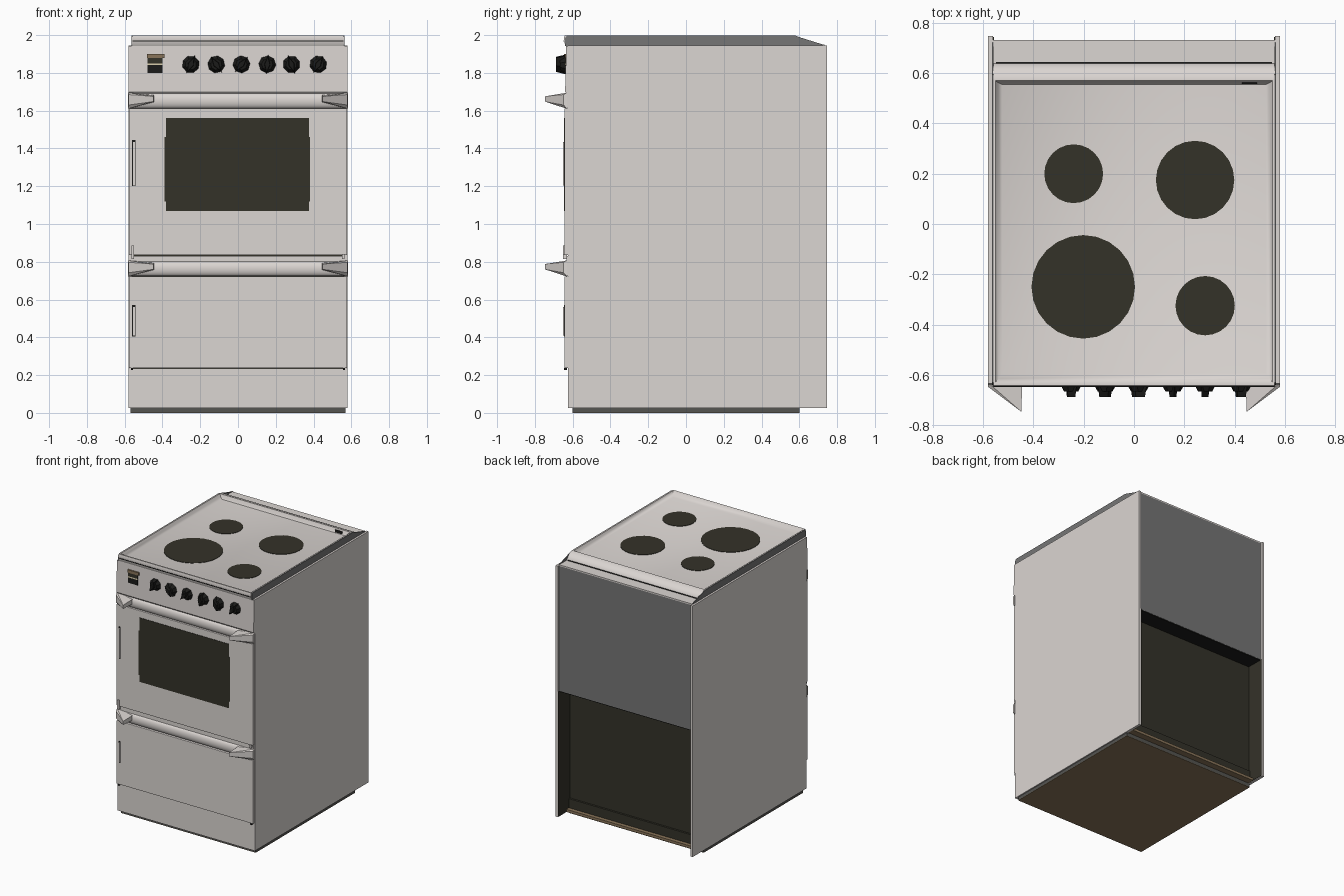
import bpy, bmesh, math
from mathutils import Matrix

cube = bpy.data.objects.get("Cube")
if cube:
    bpy.data.objects.remove(cube)


def material(name, r, g, b):
    m = bpy.data.materials.new(name)
    m.use_nodes = True
    m.diffuse_color = (r, g, b, 1)
    bsdf = m.node_tree.nodes["Principled BSDF"]
    bsdf.inputs["Base Color"].default_value = (r, g, b, 1)
    bsdf.inputs["Roughness"].default_value = 0.6
    return m


enamel = material("light_grey_enamel", 0.71, 0.67, 0.645)
steel = material("mid_grey_steel", 0.18, 0.18, 0.18)
charcoal = material("charcoal", 0.034, 0.032, 0.022)
black = material("black", 0.011, 0.011, 0.01)
brown = material("brown_board", 0.25, 0.175, 0.1)
plinth_grey = material("dark_grey", 0.09, 0.09, 0.083)
cream = material("cream", 0.7, 0.62, 0.42)


def finish(name, bm, mat):
    bmesh.ops.recalc_face_normals(bm, faces=bm.faces)
    me = bpy.data.meshes.new(name)
    bm.to_mesh(me)
    bm.free()
    me.materials.append(mat)
    ob = bpy.data.objects.new(name, me)
    bpy.context.collection.objects.link(ob)
    return ob


def box(name, x, y, z, mat, bevel=0):
    bm = bmesh.new()
    bmesh.ops.create_cube(bm, size=1)
    for v in bm.verts:
        v.co = [(a + b) / 2 + c * (b - a) for (a, b), c in zip((x, y, z), v.co)]
    ob = finish(name, bm, mat)
    if bevel:
        mod = ob.modifiers.new("soft_edges", 'BEVEL')
        mod.width, mod.segments = bevel, 2


def hull(name, pts, mat):
    bm = bmesh.new()
    for p in pts:
        bm.verts.new(p)
    bmesh.ops.convex_hull(bm, input=bm.verts[:])
    return finish(name, bm, mat)


def extrude_x(name, profile, half, mat):
    # Closed (y, z) profile swept across the width
    bm = bmesh.new()
    a, b = [[bm.verts.new((s * half, y, z)) for y, z in profile] for s in (-1, 1)]
    n = len(profile)
    for i in range(n):
        j = (i + 1) % n
        bm.faces.new((a[i], a[j], b[j], b[i]))
    bm.faces.new(a)
    bm.faces.new(b[::-1])
    return finish(name, bm, mat)


def smooth(ob, degrees=40):
    bpy.ops.object.select_all(action='DESELECT')
    ob.select_set(True)
    bpy.context.view_layer.objects.active = ob
    bpy.ops.object.shade_smooth_by_angle(angle=math.radians(degrees))


FRONT = -0.625

# Cabinet: side panels, front core, rear panel and recessed lower back
for side, s in (("right", -1), ("left", 1)):
    box(side + "_side_panel", sorted((s * 0.56, s * 0.58)), (FRONT, 0.747), (0.026, 1.945), enamel)
    box(side + "_recess_lining", sorted((s * 0.557, s * 0.56)), (0.6, 0.744), (0.03, 0.985), charcoal)
box("cabinet_core", (-0.56, 0.56), (-0.615, 0.59), (0.05, 1.94), charcoal)
box("upper_back_panel", (-0.56, 0.56), (0.59, 0.732), (0.986, 1.94), steel)
box("upper_back_underside", (-0.56, 0.56), (0.59, 0.73), (0.98, 0.986), black)
box("lower_back_panel", (-0.56, 0.56), (0.58, 0.605), (0.12, 0.98), charcoal)
box("lower_back_ledge", (-0.56, 0.56), (0.58, 0.62), (0.05, 0.12), charcoal)
box("floor_board", (-0.56, 0.56), (-0.62, 0.65), (0.03, 0.05), brown)

# Base
box("base_plinth", (-0.57, 0.57), (-0.6, 0.6), (0.003, 0.03), plinth_grey)
box("base_underside", (-0.57, 0.57), (-0.6, 0.6), (0, 0.003), brown)

# Front panels
box("kick_panel", (-0.58, 0.58), (FRONT, -0.61), (0.026, 0.234), enamel)
box("drawer_front", (-0.577, 0.577), (-0.643, -0.61), (0.238, 0.722), enamel, 0.003)
box("oven_door", (-0.577, 0.577), (-0.643, -0.61), (0.835, 1.612), enamel, 0.003)
box("door_gap_strip", (-0.575, 0.575), (-0.632, -0.61), (0.8, 0.831), enamel)
box("oven_window", (-0.38, 0.375), (-0.646, -0.641), (1.07, 1.56), charcoal)
box("oven_window_trim", (-0.388, 0.382), (-0.645, -0.641), (1.12, 1.46), charcoal)
extrude_x("control_panel", [(-0.61, 1.69), (-0.632, 1.69), (-0.64, 1.70),
                            (-0.634, 1.943), (-0.61, 1.943)], 0.58, enamel)

# Moulded grip rails with pointed end brackets
for label, z in (("door", 1.61), ("drawer", 0.722)):
    arc = [(-0.625 - 0.022 * math.sin(t), z + 0.042 - 0.04 * math.cos(t))
           for t in (math.pi * i / 10 for i in range(11))]
    rail = extrude_x(label + "_grip_rail", [(-0.61, z + 0.002)] + arc + [(-0.61, z + 0.082)], 0.577, enamel)
    smooth(rail)
    for side, s in (("right", -1), ("left", 1)):
        hull(label + "_grip_bracket_" + side,
             [(s * x, y, z + dz) for x, y, dz in (
                 (0.582, -0.63, 0), (0.582, -0.63, 0.085), (0.58, -0.648, 0.02), (0.58, -0.648, 0.075),
                 (0.445, -0.635, 0.035), (0.445, -0.635, 0.072),
                 (0.448, -0.747, 0.038), (0.448, -0.747, 0.066))], enamel)

# Slotted edge pulls and small hinge pins
for label, z0, z1 in (("door", 1.19, 1.445), ("drawer", 0.395, 0.57)):
    box(label + "_edge_slot", (-0.56, -0.542), (-0.646, -0.64), (z0 + 0.01, z1), black)
    box(label + "_edge_plate", (-0.556, -0.546), (-0.65, -0.64), (z0 + 0.015, z1 - 0.01), enamel)
for side, s, top in (("right", -1, 0.885), ("left", 1, 0.84)):
    box(side + "_hinge_pin", sorted((s * 0.55, s * 0.565)), (-0.652, -0.63), (0.815, top), enamel)
    box(side + "_drawer_pin", sorted((s * 0.555, s * 0.567)), (-0.646, -0.63), (0.228, 0.238), black)

# Timer display
box("timer_top", (-0.482, -0.39), (-0.646, -0.63), (1.878, 1.9), brown)
box("timer_window", (-0.478, -0.4), (-0.643, -0.63), (1.85, 1.878), charcoal)
box("timer_line", (-0.478, -0.4), (-0.643, -0.63), (1.841, 1.85), cream)
box("timer_face", (-0.478, -0.4), (-0.643, -0.63), (1.8, 1.841), black)

# Control knobs: flared skirt and a turned, pointed grip
knob_turns = (25, -35, 40, 5, -20, 30)
for i, (x, turn) in enumerate(zip((-0.25, -0.115, 0.018, 0.155, 0.283, 0.425), knob_turns)):
    bm = bmesh.new()
    pose = Matrix.Translation((x, -0.652, 1.845)) @ Matrix.Rotation(math.radians(turn), 4, 'Y')
    bmesh.ops.create_cone(bm, cap_ends=True, segments=8, radius1=0.046, radius2=0.03, depth=0.028,
                          matrix=pose @ Matrix.Rotation(math.radians(90), 4, 'X'))
    bmesh.ops.create_cone(bm, cap_ends=True, segments=4, radius1=0.052, radius2=0.04, depth=0.05,
                          matrix=pose @ Matrix.Translation((0, -0.011, 0)) @ Matrix.Diagonal((0.35, 1, 1, 1))
                          @ Matrix.Rotation(math.radians(90), 4, 'X'))
    finish("control_knob_%d" % (i + 1), bm, black)

# Cooktop: nested rectangular loops give wall, rolled rim, sloped dish and floor
bm = bmesh.new()
prev = None
for hx, y0, y1, z in ((0.562, -0.636, 0.64, 1.943), (0.562, -0.644, 0.637, 1.96), (0.561, -0.646, 0.615, 1.984),
                      (0.559, -0.642, 0.578, 1.998), (0.552, -0.632, 0.57, 1.998),
                      (0.54, -0.615, 0.562, 1.978), (0.525, -0.595, 0.555, 1.968)):
    ring = [bm.verts.new(p) for p in ((-hx, y0, z), (hx, y0, z), (hx, y1, z), (-hx, y1, z))]
    if prev:
        for k in range(4):
            bm.faces.new((prev[k], prev[(k + 1) % 4], ring[(k + 1) % 4], ring[k]))
    prev = ring
bm.faces.new(prev)
smooth(finish("cooktop_tray", bm, enamel), 50)
box("rear_ledge", (-0.56, 0.56), (0.6, 0.732), (1.94, 1.95), enamel)
box("rear_seam", (-0.55, 0.55), (0.636, 0.644), (1.94, 1.954), black)
box("front_seam", (-0.558, 0.558), (-0.648, -0.63), (1.966, 1.971), black)
for side, s in (("right", -1), ("left", 1)):
    hull("cooktop_side_wing_" + side, [(s * x, y, z) for x in (0.559, 0.565) for y, z in (
        (-0.64, 1.943), (-0.64, 1.985), (-0.63, 1.997), (0.575, 1.997), (0.725, 1.95), (0.725, 1.943))], steel)
box("cooktop_vent", (0.43, 0.49), (0.557, 0.563), (1.965, 1.99), black)

# Hot plates
for name, x, y, r in (("rear_right", -0.24, 0.2, 0.117), ("rear_left", 0.243, 0.175, 0.156),
                      ("front_right", -0.202, -0.25, 0.206), ("front_left", 0.283, -0.325, 0.118)):
    bm = bmesh.new()
    bmesh.ops.create_cone(bm, cap_ends=True, segments=24, radius1=r, radius2=r, depth=0.006,
                          matrix=Matrix.Translation((x, y, 1.968)))
    finish(name + "_hot_plate", bm, charcoal)
